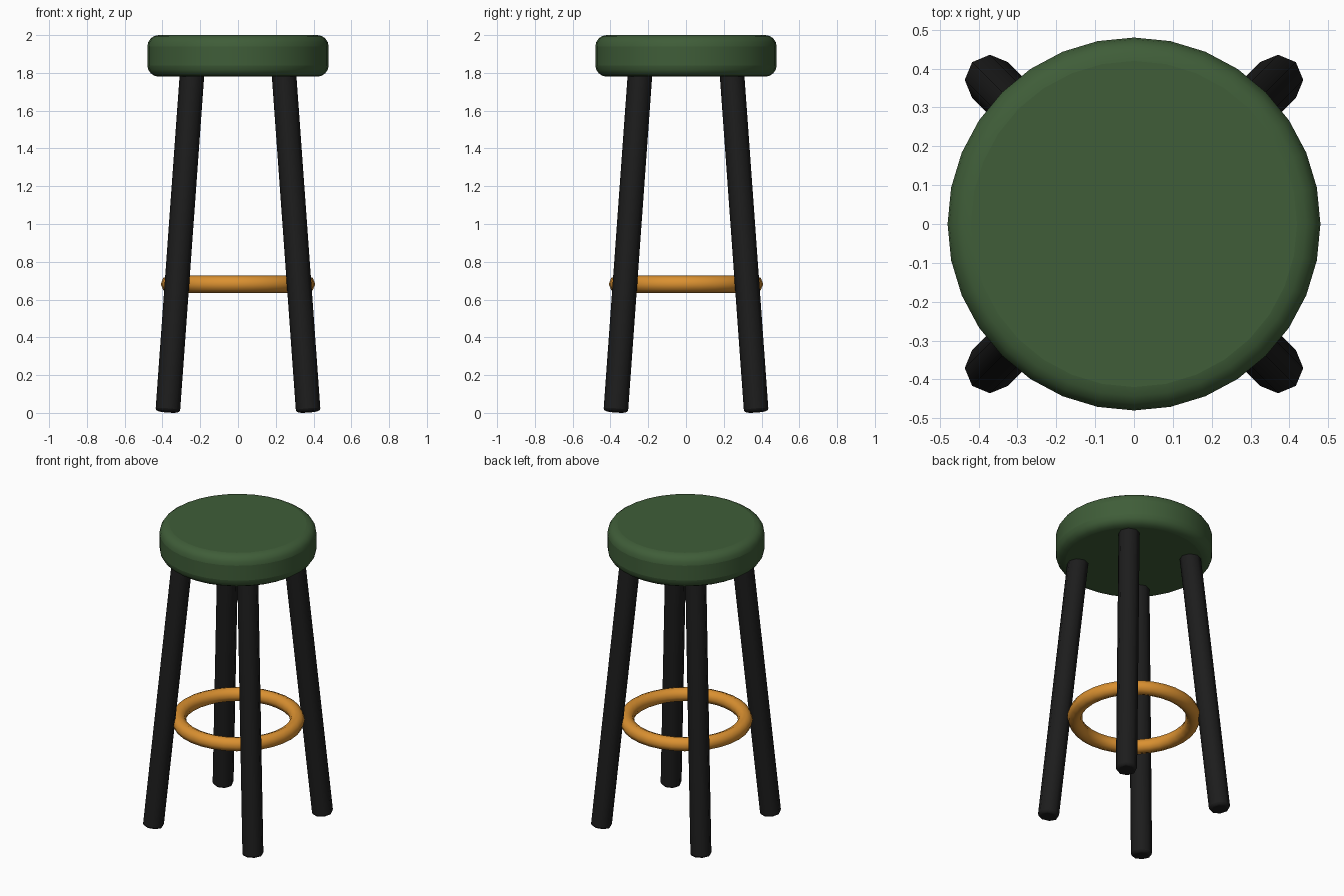
import bpy, math
from mathutils import Vector

old = bpy.data.objects.get("Cube")
if old:
    bpy.data.objects.remove(old, do_unlink=True)


def material(name, color):
    m = bpy.data.materials.new(name)
    m.use_nodes = True
    m.diffuse_color = (*color, 1)
    m.node_tree.nodes["Principled BSDF"].inputs["Base Color"].default_value = (*color, 1)
    return m


GREEN = material("green_cushion", (0.05, 0.11, 0.04))
BLACK = material("black_metal", (0.012, 0.012, 0.012))
ORANGE = material("orange_ring", (0.7, 0.28, 0.03))


def finish(obj, name, mat, bevel=0, segments=2):
    obj.name = name
    obj.data.materials.append(mat)
    bpy.ops.object.shade_smooth_by_angle(angle=math.radians(50))
    if bevel:
        mod = obj.modifiers.new("rounded_rim", 'BEVEL')
        mod.width = bevel
        mod.segments = segments
        mod.limit_method = 'ANGLE'
        mod.angle_limit = math.radians(60)
    return obj


# Round cushion with a soft rim
bpy.ops.mesh.primitive_cylinder_add(vertices=32, radius=0.48, depth=0.22, location=(0, 0, 1.89))
finish(bpy.context.object, "seat", GREEN, 0.06, 4)

# Four splayed legs
for side, sx in (("left", 1), ("right", -1)):
    for end, sy in (("front", -1), ("back", 1)):
        foot = Vector((sx * 0.372, sy * 0.372, 0.005))
        top = Vector((sx * 0.243, sy * 0.243, 1.8))
        axis = top - foot
        bpy.ops.mesh.primitive_cylinder_add(vertices=8, radius=0.065, depth=axis.length,
                                            location=(foot + top) / 2)
        leg = bpy.context.object
        leg.rotation_euler = axis.to_track_quat('Z', 'Y').to_euler()
        finish(leg, f"{end}_{side}_leg", BLACK, 0.015)

# Foot ring between the legs
bpy.ops.mesh.primitive_torus_add(major_segments=32, minor_segments=8, major_radius=0.363,
                                 minor_radius=0.046, location=(0, 0, 0.682))
finish(bpy.context.object, "foot_ring", ORANGE)
